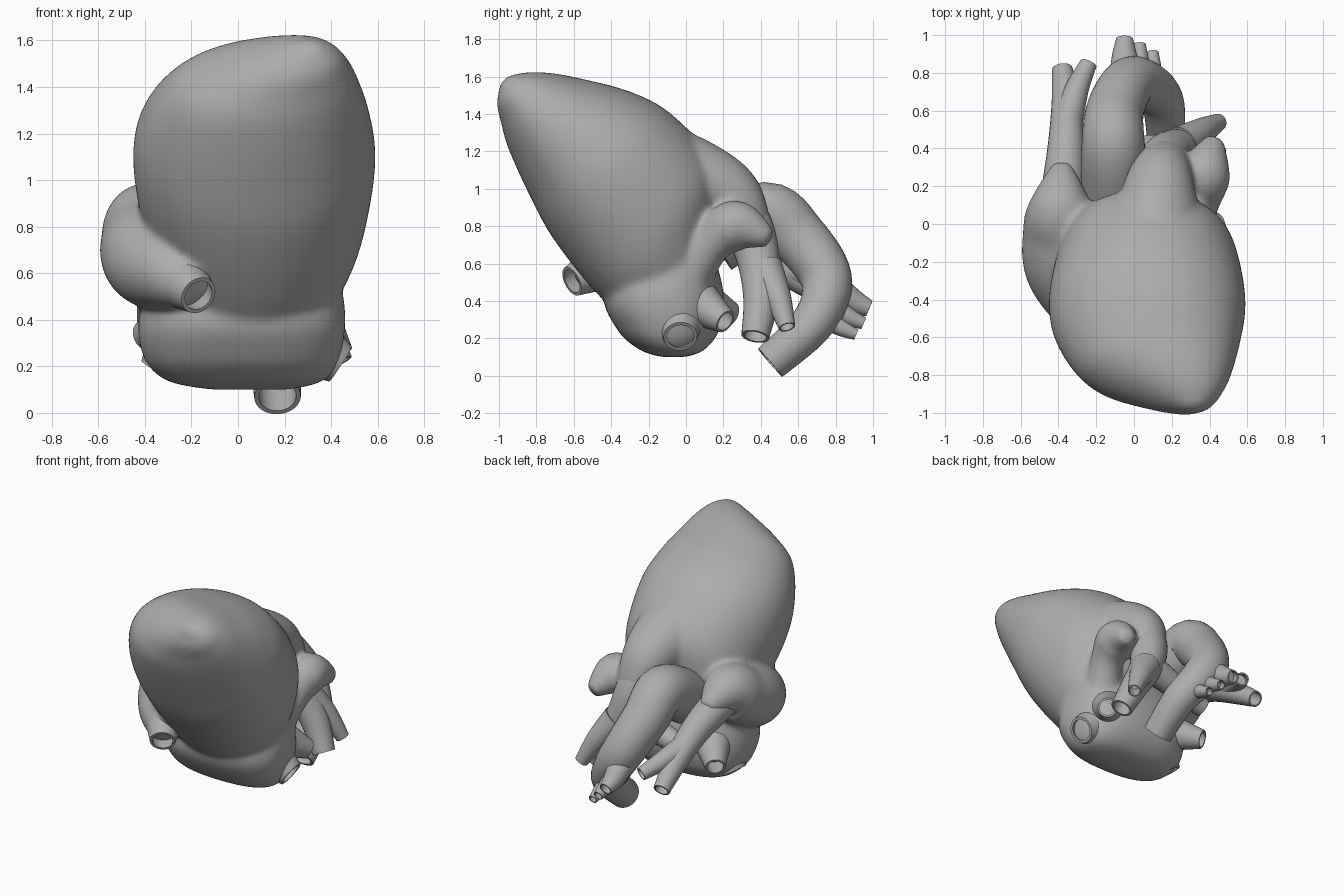
import bpy, bmesh, math
from mathutils import Vector

cube = bpy.data.objects.get("Cube")
if cube:
    bpy.data.objects.remove(cube, do_unlink=True)

GREY = (.42, .42, .42, 1)
mat = bpy.data.materials.new("tissue grey")
mat.use_nodes = True
mat.diffuse_color = GREY
mat.node_tree.nodes["Principled BSDF"].inputs["Base Color"].default_value = GREY


def resample(rows, steps=6):
    """Catmull-Rom interpolation of rows of any width."""
    out = []
    last = len(rows) - 1
    for i in range(last):
        before, start, end, after = rows[max(i - 1, 0)], rows[i], rows[i + 1], rows[min(i + 2, last)]
        for k in range(steps):
            t = k / steps
            row = []
            for a, b, c, d in zip(before, start, end, after):
                slope_in, slope_out = (c - a) / 2, (d - b) / 2
                bend = c - b - slope_in
                twist = slope_out - slope_in - 2 * bend
                row.append(b + t * (slope_in + t * (bend - twist + t * twist)))
            out.append(row)
    out.append(list(rows[-1]))
    return out


def skin(bm, rings):
    """Bridge a list of point rings and cap both ends."""
    loops = [[bm.verts.new(point) for point in ring] for ring in rings]
    count = len(loops[0])
    for lower, upper in zip(loops, loops[1:]):
        for i in range(count):
            j = (i + 1) % count
            bm.faces.new((lower[i], lower[j], upper[j], upper[i]))
    bm.faces.new(loops[0][::-1])
    bm.faces.new(loops[-1])


def unit_circle(sides):
    angles = [2 * math.pi * i / sides for i in range(sides)]
    return [(math.cos(angle), math.sin(angle)) for angle in angles]


def chamber(bm, origin, axis, across, power, table):
    """Loft rows of (distance, x min, x max, across min, across max) along an axis."""
    origin, axis, across = Vector(origin), Vector(axis), Vector(across)
    sideways = Vector((1, 0, 0))
    rings = []
    for distance, left, right, low, high in resample(table):
        ring = []
        for c, s in unit_circle(48):
            c = math.copysign(abs(c) ** (2 / power), c)
            s = math.copysign(abs(s) ** (2 / power), s)
            ring.append(origin + axis * distance
                        + sideways * (left + right + c * (right - left)) / 2
                        + across * (low + high + s * (high - low)) / 2)
        rings.append(ring)
    skin(bm, rings)


def tube(bm, path, hollow=False):
    """Loft circles along rows of (x, y, z, radius), optionally with an open bore at the end."""
    rows = resample(path)
    points = [Vector(row[:3]) for row in rows]
    rings, bore, side = [], [], None
    for i, point in enumerate(points):
        tangent = (points[min(i + 1, len(points) - 1)] - points[max(i - 1, 0)]).normalized()
        side = tangent.orthogonal() if side is None else side - tangent * side.dot(tangent)
        side.normalize()
        other = tangent.cross(side)
        spokes = [(side * c + other * s) * rows[i][3] for c, s in unit_circle(28)]
        rings.append([point + spoke for spoke in spokes])
        bore.append([point + spoke * .8 for spoke in spokes])
    skin(bm, rings + bore[:-6:-1] if hollow else rings)


def finish(name, bm):
    """Turn a bmesh into a named grey object."""
    bmesh.ops.recalc_face_normals(bm, faces=bm.faces)
    mesh = bpy.data.meshes.new(name)
    bm.to_mesh(mesh)
    bm.free()
    mesh.materials.append(mat)
    obj = bpy.data.objects.new(name, mesh)
    bpy.context.collection.objects.link(obj)
    bpy.ops.object.select_all(action='DESELECT')
    obj.select_set(True)
    bpy.context.view_layer.objects.active = obj
    bpy.ops.object.shade_smooth_by_angle(angle=math.radians(50))
    return obj


def vessel(name, first_radius, last_radius, *points):
    """Tapering tube through the points, with an open mouth at the last one."""
    span = len(points) - 1
    bm = bmesh.new()
    tube(bm, [(*point, first_radius + (last_radius - first_radius) * i / span)
              for i, point in enumerate(points)], hollow=True)
    finish(name, bm)


# Chambers: lofted separately, then fused into one soft surface
chambers = bmesh.new()

# Ventricles, from apex to base
chamber(chambers, (0, -.97, 1.55), (0, .72, -.69), (0, .69, .72), 2.1, [
    (-.025, .27, .35, -.01, .05),
    (.04, .1, .43, -.1, .14),
    (.13, -.11, .48, -.16, .22),
    (.25, -.29, .52, -.23, .3),
    (.5, -.42, .57, -.33, .44),
    (.75, -.45, .59, -.41, .51),
    (1.1, -.4, .54, -.46, .48),
    (1.3, -.35, .46, -.44, .3),
    (1.46, -.22, .36, -.3, .08)])

# Left atrium, from the underside upward
chamber(chambers, (0, 0, 0), (0, 0, 1), (0, 1, 0), 2.5, [
    (.1, -.12, .22, -.13, 0),
    (.14, -.31, .37, -.25, .1),
    (.25, -.41, .44, -.37, .18),
    (.45, -.42, .46, -.43, .2),
    (.75, -.3, .4, -.2, .12)])

# Right atrium with its appendage
tube(chambers, [(-.2, -.55, .53, .09), (-.29, -.42, .6, .165), (-.37, -.23, .66, .21),
                (-.39, -.05, .74, .2), (-.39, .1, .82, .17), (-.38, .32, .77, .05)])

# Right ventricle outflow
tube(chambers, [(.08, -.22, 1.08, .3), (.12, .04, 1.04, .235),
                (.14, .24, .95, .175), (.17, .35, .74, .12)])

# Left appendage
tube(chambers, [(.28, 0, .5, .13), (.35, .13, .7, .11), (.375, .27, .8, .14),
                (.43, .45, .73, .05)])

heart = finish("heart_chambers", chambers)
fuse = heart.modifiers.new("fuse", 'REMESH')
fuse.mode = 'VOXEL'
fuse.voxel_size = .016
fuse.use_smooth_shade = True
soften = heart.modifiers.new("soften", 'SMOOTH')
soften.iterations = 18

# Aorta: up from the base, over the arch and down
vessel("aorta", .18, .1, (-.1, .15, .72), (-.11, .43, .87), (-.1, .6, .74),
       (-.03, .74, .55), (.06, .74, .4), (.15, .65, .25), (.17, .45, .07))
for name, x, y, z, radius in (("right", -.05, .98, .36, .045),
                              ("middle", .03, .95, .28, .033),
                              ("left", .1, .91, .22, .03)):
    vessel("arch_branch_" + name, radius * 2, radius,
           (x * .8, y - .2, z + .11), (x, y - .09, z + .04), (x, y, z))

# Pulmonary arteries
vessel("pulmonary_trunk", .15, .075, (.14, .24, .93), (.16, .34, .78),
       (.22, .39, .6), (.33, .4, .4), (.42, .37, .21))
vessel("left_pulmonary_branch", .1, .045, (.25, .42, .57), (.36, .49, .42), (.45, .54, .26))
vessel("right_pulmonary_artery", .1, .065, (.2, .38, .62), (-.28, .38, .47))

# Venae cavae
vessel("inferior_vena_cava", .15, .083, (-.31, -.38, .62), (-.17, -.61, .505))
vessel("superior_vena_cava", .12, .055, (-.38, .12, .77), (-.36, .4, .65),
       (-.36, .64, .5), (-.38, .82, .38))
vessel("superior_vena_cava_branch", .08, .045, (-.35, .55, .57), (-.3, .72, .52), (-.24, .85, .47))

# Pulmonary veins
vessel("left_lower_vein", .14, .09, (.3, -.04, .3), (.44, -.03, .21))
vessel("left_upper_vein", .12, .065, (.3, .08, .38), (.41, .21, .29))
vessel("right_lower_vein", .14, .09, (-.24, -.06, .33), (-.34, -.05, .175))
vessel("right_upper_vein", .12, .065, (-.27, .08, .4), (-.4, .24, .33))
